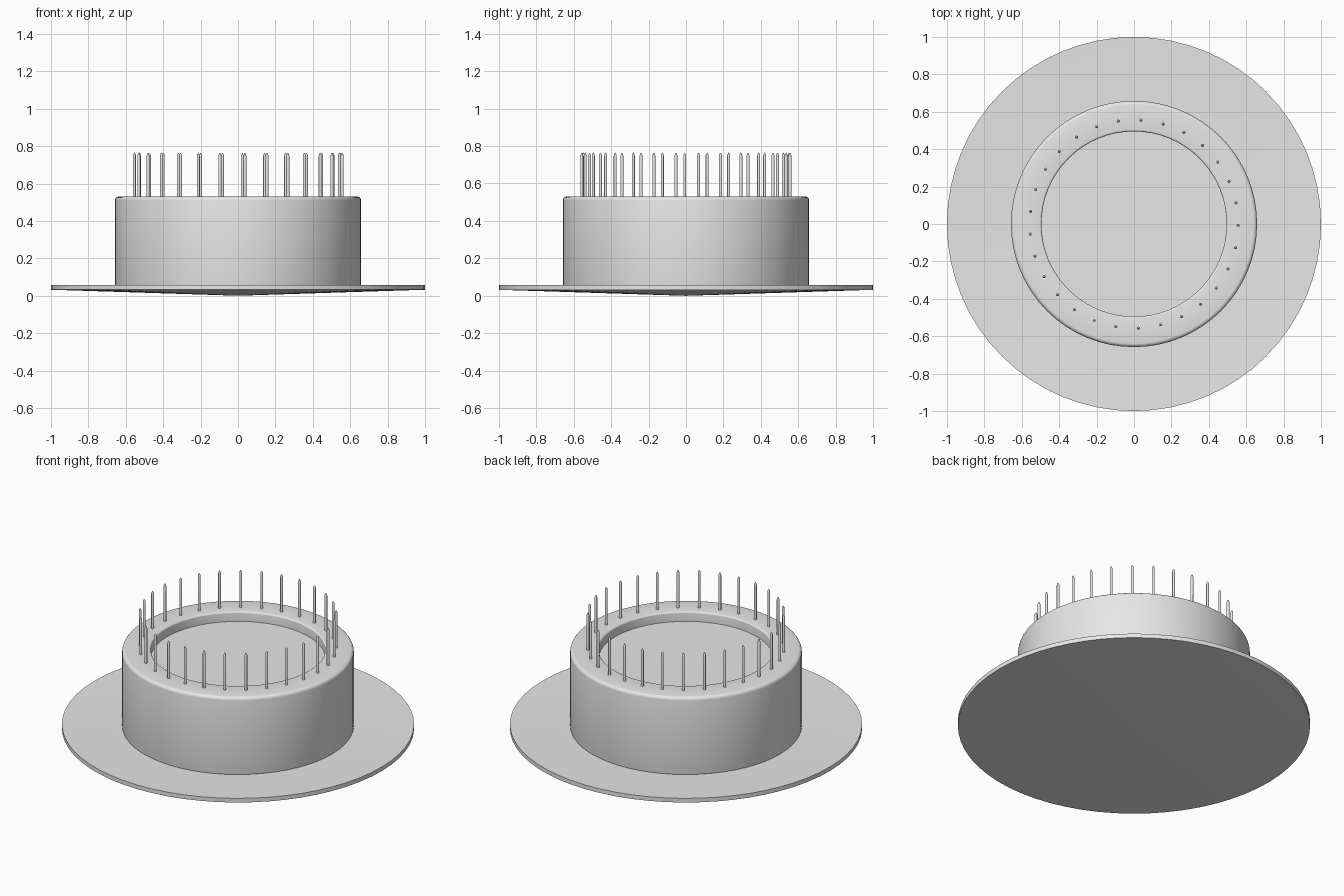
import bpy, bmesh, math
from mathutils import Matrix, Vector

cube = bpy.data.objects.get("Cube")
if cube:
    bpy.data.objects.remove(cube, do_unlink=True)

grey = bpy.data.materials.new("plain_grey")
grey.use_nodes = True
colour = (0.8, 0.8, 0.8, 1)
grey.diffuse_color = colour
grey.node_tree.nodes["Principled BSDF"].inputs["Base Color"].default_value = colour


def lathe(name, profile, sides):
    """Turn an (r, z) profile that starts and ends on the z axis."""
    bm = bmesh.new()
    verts = [bm.verts.new((r, 0, z)) for r, z in profile]
    edges = [bm.edges.new(pair) for pair in zip(verts, verts[1:])]
    bmesh.ops.spin(bm, geom=verts + edges, cent=(0, 0, 0), axis=(0, 0, 1),
                   angle=math.tau, steps=sides, use_merge=True)
    bmesh.ops.remove_doubles(bm, verts=bm.verts[:], dist=1e-5)
    bmesh.ops.recalc_face_normals(bm, faces=bm.faces[:])
    mesh = bpy.data.meshes.new(name)
    bm.to_mesh(mesh)
    bm.free()
    mesh.materials.append(grey)
    obj = bpy.data.objects.new(name, mesh)
    bpy.context.collection.objects.link(obj)
    return obj


def smooth(obj, angle):
    bpy.ops.object.select_all(action='DESELECT')
    obj.select_set(True)
    bpy.context.view_layer.objects.active = obj
    bpy.ops.object.shade_smooth_by_angle(angle=math.radians(angle))


def arc(r, z, radius, start, end, steps=4):
    """Points of a rounded edge, angles in degrees."""
    angles = [math.radians(start + (end - start) * i / steps) for i in range(steps + 1)]
    return [(r + radius * math.cos(a), z + radius * math.sin(a)) for a in angles]


# Shallow dished plate
plate = lathe("plate", [(0, 0), (1, 0.032), (1, 0.058), (0, 0.026)], 64)
smooth(plate, 30)

# Cake with rounded rims and a recessed top
cake_profile = ([(0, 0.04)]
                + arc(0.646, 0.052, 0.012, -90, 0)
                + arc(0.638, 0.51, 0.02, 0, 90)
                + arc(0.505, 0.52, 0.01, 90, 180)
                + [(0.495, 0.47), (0, 0.47)])
cake = lathe("cake", cake_profile, 64)
smooth(cake, 35)

# Ring of thin pointed candles
count = 29
candle_profile = [(0, 0.5), (0.008, 0.5), (0.008, 0.747), (0.005, 0.758), (0, 0.765)]
first = lathe("candle", candle_profile, 10)
smooth(first, 40)
for i in range(count):
    candle = first if i == 0 else first.copy()
    if i:
        candle.name = f"candle_{i + 1}"
        bpy.context.collection.objects.link(candle)
    turn = Matrix.Rotation(math.tau * i / count - math.radians(0.7), 4, 'Z')
    candle.matrix_world = turn @ Matrix.Translation(Vector((0.557, 0, 0)))
